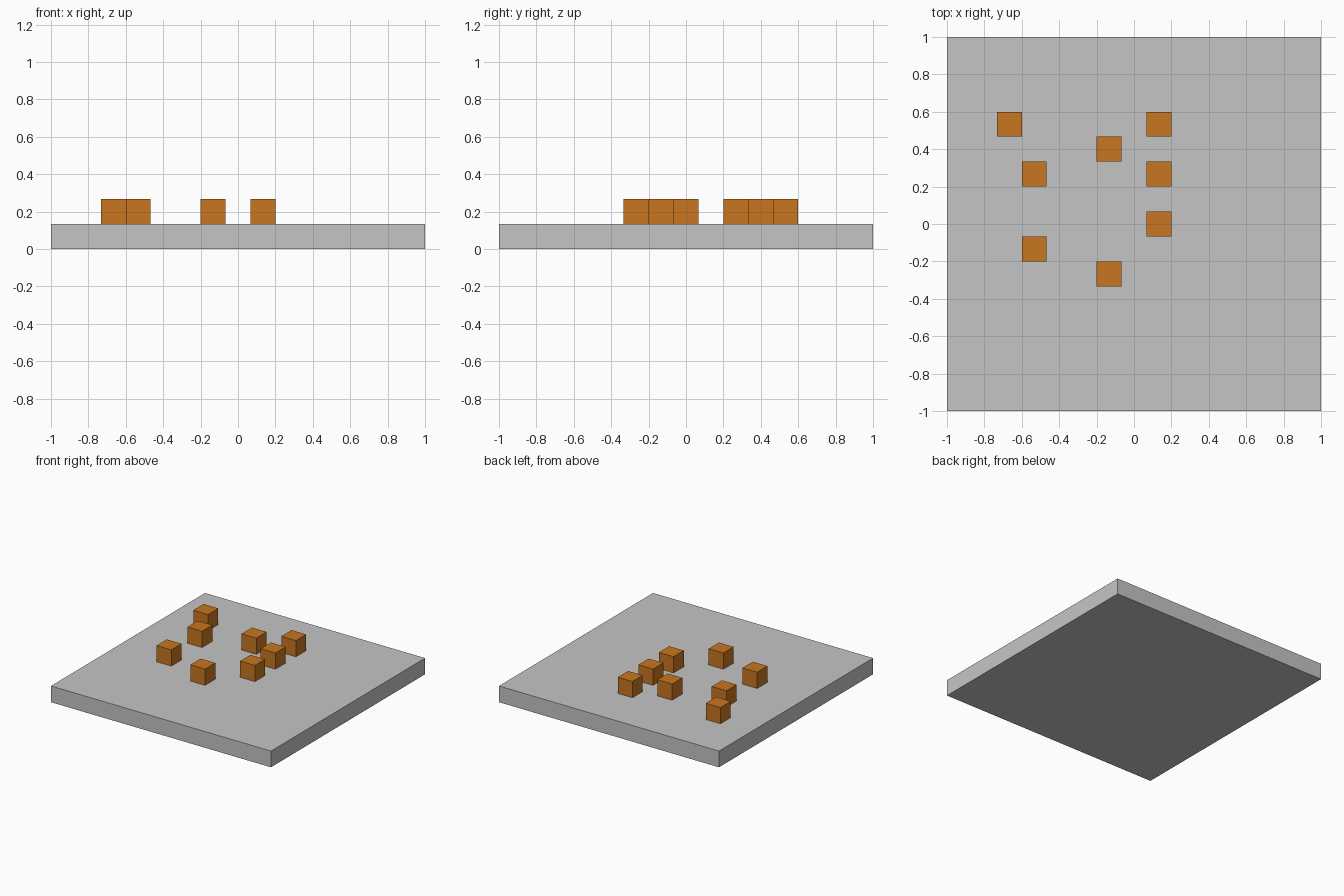
import bpy

# Remove the default cube
default = bpy.data.objects.get("Cube")
if default:
    bpy.data.objects.remove(default, do_unlink=True)

UNIT = 2 / 15  # the board is fifteen cells wide and one cell thick


def make_material(name, color):
    mat = bpy.data.materials.new(name)
    mat.use_nodes = True
    mat.diffuse_color = color
    mat.node_tree.nodes["Principled BSDF"].inputs["Base Color"].default_value = color
    return mat


def add_box(name, center, size, mat):
    bpy.ops.mesh.primitive_cube_add(size=1, location=center)
    box = bpy.context.object
    box.name = name
    box.scale = size
    bpy.ops.object.transform_apply(location=False, rotation=False, scale=True)
    box.data.materials.append(mat)
    return box


grey = make_material("stone grey", (0.55, 0.56, 0.55, 1))
orange = make_material("burnt orange", (0.58, 0.18, 0.014, 1))

# Flat square base board
add_box("base_board", (0, 0, UNIT / 2), (2, 2, UNIT), grey)

# Cubes standing on the board, placed by grid column and row
cells = [(-5, 4), (-4, 2), (-4, -1), (-1, 3), (-1, -2), (1, 4), (1, 2), (1, 0)]
for number, (column, row) in enumerate(cells, 1):
    add_box(f"block_{number}", (column * UNIT, row * UNIT, UNIT * 1.5), (UNIT,) * 3, orange)
